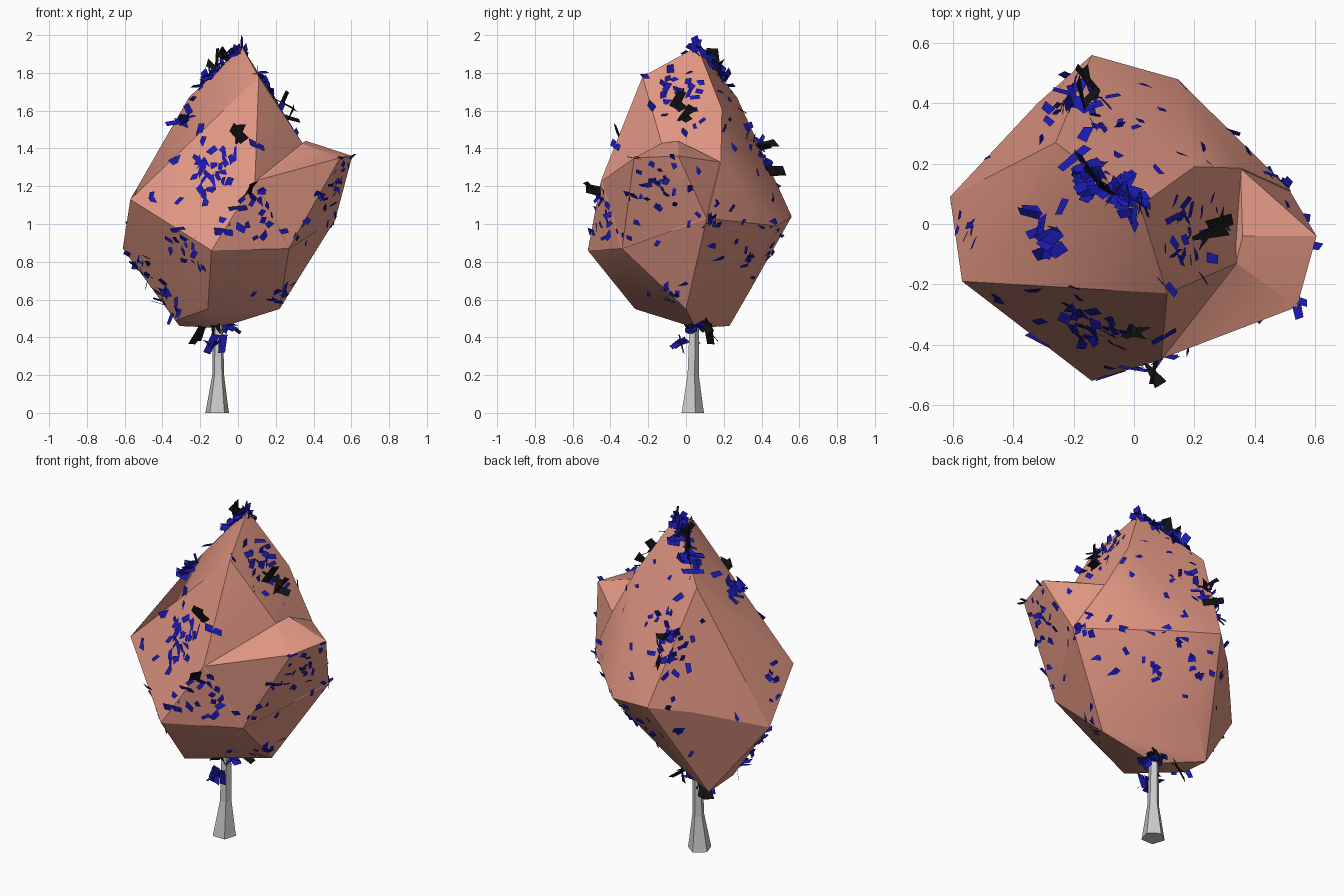
import bpy, bmesh, math, random
from mathutils import Vector
from mathutils.bvhtree import BVHTree

if "Cube" in bpy.data.objects:
    bpy.data.objects.remove(bpy.data.objects["Cube"])

random.seed(4)


def material(name, rgb):
    m = bpy.data.materials.new(name)
    m.diffuse_color = (*rgb, 1)
    m.use_nodes = True
    m.node_tree.nodes["Principled BSDF"].inputs["Base Color"].default_value = m.diffuse_color
    return m


def to_object(bm, name, mat=None):
    me = bpy.data.meshes.new(name)
    bm.to_mesh(me)
    bm.free()
    ob = bpy.data.objects.new(name, me)
    bpy.context.collection.objects.link(ob)
    if mat:
        me.materials.append(mat)
    return ob


def hull(name, points, mat):
    bm = bmesh.new()
    for p in points:
        bm.verts.new(p)
    res = bmesh.ops.convex_hull(bm, input=bm.verts)
    junk = [g for g in res["geom_interior"] if isinstance(g, bmesh.types.BMVert)]
    bmesh.ops.delete(bm, geom=junk, context='VERTS')
    bmesh.ops.recalc_face_normals(bm, faces=bm.faces)
    return to_object(bm, name, mat)


clay = material("clay_foliage", (0.76, 0.31, 0.23))
blue = material("blue_leaf", (0.01, 0.01, 0.42))
black = material("black_leaf", (0.006, 0.006, 0.006))

# Crown: main faceted body plus the ledge on its right side, fused together
front_notch, low_front = (0.09, -0.45, 1.23), (0.27, -0.34, 0.87)
notch, notch_back = (0.34, -0.13, 1.43), (0.355, 0.185, 1.33)
right_back, low_right = (0.52, 0.11, 1.03), (0.22, 0.0, 0.55)
shared = [front_notch, low_front, notch, notch_back, right_back, low_right]
body = shared + [
    (0.02, 0.06, 1.94), (0.11, -0.23, 1.78), (0.20, 0.19, 1.61),
    (-0.26, 0.27, 1.67), (-0.34, 0.07, 1.53), (-0.57, -0.19, 1.13),
    (-0.61, 0.09, 0.87), (-0.14, -0.52, 0.86), (-0.32, 0.40, 1.00),
    (-0.14, 0.56, 1.04), (0.145, 0.48, 0.99), (-0.16, -0.27, 0.55),
    (-0.31, 0.23, 0.46), (-0.33, 0.03, 0.49), (-0.15, 0.34, 0.65),
    (-0.10, 0.05, 0.45)]
crown = hull("crown", body, clay)
core = Vector((0.1, 0, 1.0))
ledge_pts = [core.lerp(Vector(p), 0.993) for p in shared]
ledge_pts += [(0.54, -0.275, 1.35), (0.605, -0.04, 1.36), (0.36, -0.04, 1.44)]
ledge = hull("crown_ledge", ledge_pts, clay)
mod = crown.modifiers.new("fuse", 'BOOLEAN')
mod.operation, mod.solver, mod.object = 'UNION', 'EXACT', ledge
bpy.context.view_layer.objects.active = crown
crown.select_set(True)
bpy.ops.object.modifier_apply(modifier="fuse")
bpy.data.objects.remove(ledge)
bpy.ops.object.shade_smooth_by_angle(angle=math.radians(25))

# Trunk: five-sided column with a flared foot
bm = bmesh.new()
rings = []
for z, r, x, y in ((0, .066, -.11, .03), (.02, .062, -.11, .03),
                   (.2, .033, -.105, .035), (.43, .028, -.105, .04), (.6, .034, -.1, .045)):
    rings.append([bm.verts.new((x + r * math.sin(a * math.tau / 5), y + r * math.cos(a * math.tau / 5), z))
                  for a in range(5)])
for lo, hi in zip(rings, rings[1:]):
    for i in range(5):
        j = (i + 1) % 5
        bm.faces.new((lo[i], lo[j], hi[j], hi[i]))
bm.faces.new(rings[0])
bm.faces.new(rings[-1])
bmesh.ops.recalc_face_normals(bm, faces=bm.faces)
to_object(bm, "trunk")

# Leaves: loose flat blades in clusters poking out of the crown surface
bm = bmesh.new()
surface = bmesh.new()
surface.from_mesh(crown.data)
tree = BVHTree.FromBMesh(surface)


def leaf(centre, normal, size, out, index, corners=4):
    side = normal.cross(Vector([random.gauss(0, 1) for _ in range(3)])).normalized()
    along = (normal.cross(side) * random.uniform(0.5, 1) + normal * out).normalized()
    side = (side + normal * random.uniform(-0.3, 0.3)).normalized()
    length, width = size * random.uniform(0.7, 1.2), size * random.uniform(0.25, 0.5)
    outline = [(-.5, -.6), (.5, -.35), (.55, .5), (-.4, .4)][:corners]
    pts = [centre + along * length * a + side * width * b for a, b in outline]
    for p in pts:
        p.z = min(p.z, 2.0)
    bm.faces.new([bm.verts.new(p) for p in pts]).material_index = index


# (centre, count, spread, leaf size, outward lean)
clusters = [
    ((-.03, .10, 1.92), 20, .05, .10, .5), ((-.16, .17, 1.80), 22, .06, .11, .7),
    ((-.31, -.03, 1.58), 14, .05, .12, 1.0), ((-.2, .42, 1.4), 30, .09, .09, .6),
    ((.17, -.05, 1.75), 16, .07, .09, .6), ((.26, .02, 1.60), 10, .07, .08, .6),
    ((-.17, -.36, 1.32), 34, .11, .09, .2), ((.08, -.46, 1.05), 18, .08, .09, .3),
    ((-.5, .0, .75), 16, .06, .08, .6), ((-.37, -.02, .60), 14, .05, .11, .6),
    ((.57, -.15, 1.22), 20, .08, .07, .5), ((.48, .15, 1.08), 12, .06, .08, .4),
    ((.24, -.1, .63), 10, .06, .08, .4), ((-.1, .42, .88), 18, .12, .08, .3),
    ((-.3, -.38, .9), 14, .09, .08, .3), ((.2, .35, .85), 12, .12, .08, .3),
    ((-.54, .0, 1.08), 8, .05, .07, .4), ((-.04, .08, .42), 14, .04, .10, .8),
    ((0, .33, 1.5), 12, .12, .07, .3), ((.4, -.25, 1.0), 12, .1, .07, .3)]
for c, count, spread, size, out in clusters:
    for _ in range(count):
        p, n, _i, _d = tree.find_nearest(Vector([v + random.gauss(0, spread) for v in c]))
        leaf(p, n, size, out * random.uniform(0.3, 1.2), 0)

# Larger black blades
for c in ((0, -.4, 1.48), (.06, -.46, 1.18), (.29, .0, 1.57), (.27, -.05, 1.66),
          (-.15, .45, 1.43), (-.13, .5, 1.30), (-.13, .15, 1.86), (-.08, .1, 1.9),
          (-.12, .02, .43), (-.04, .12, .44), (-.2, .12, .44)):
    for k in (4, 3):
        p, n, _i, _d = tree.find_nearest(Vector(c))
        leaf(p + n * .02, n, .15, random.uniform(.5, 1.1), 1, k)

# Drooping blades beside the trunk top
for i in range(6):
    leaf(Vector((-.12 + random.gauss(0, .015), -.02 + random.gauss(0, .03), .37)), Vector((0, -.5, -.8)), .1, .8, 0)
surface.free()
leaves = to_object(bm, "leaves", blue)
leaves.data.materials.append(black)
